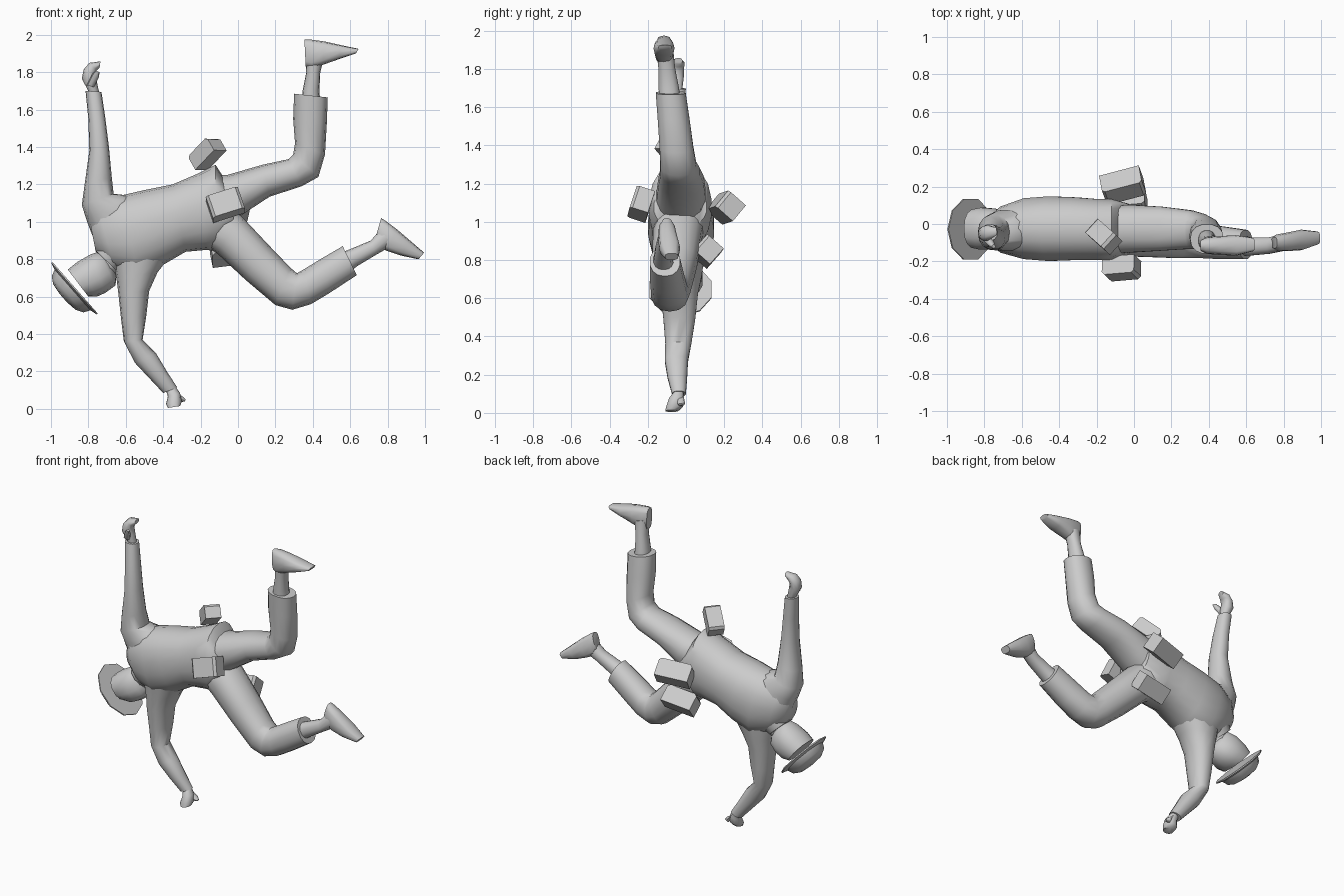
import bpy, bmesh, math
from mathutils import Vector, Matrix

grey = bpy.data.materials.new("plain grey")
grey.diffuse_color = (0.6, 0.6, 0.6, 1)


def finish(name, bm, angle=50):
    bmesh.ops.recalc_face_normals(bm, faces=bm.faces)
    me = bpy.data.meshes.new(name)
    bm.to_mesh(me)
    bm.free()
    me.materials.append(grey)
    ob = bpy.data.objects.new(name, me)
    bpy.context.collection.objects.link(ob)
    bpy.ops.object.select_all(action='DESELECT')
    ob.select_set(True)
    bpy.context.view_layer.objects.active = ob
    bpy.ops.object.shade_smooth_by_angle(angle=math.radians(angle))
    return ob


def loft(name, sections, n=14, square=0.9):
    """Each section: edge point x,z, opposite edge point x,z, y centre, y half width."""
    bm = bmesh.new()
    rings = []
    for xa, za, xb, zb, yc, yh in sections:
        a, b = Vector((xa, yc, za)), Vector((xb, yc, zb))
        mid, half = (a + b) / 2, (a - b) / 2
        ring = []
        for i in range(n):
            t = math.tau * i / n
            c, s = math.cos(t), math.sin(t)
            c = math.copysign(abs(c) ** square, c)
            s = math.copysign(abs(s) ** square, s)
            ring.append(bm.verts.new(mid + half * c + Vector((0, yh * s, 0))))
        rings.append(ring)
    for r, q in zip(rings, rings[1:]):
        for i in range(n):
            j = (i + 1) % n
            bm.faces.new((r[i], r[j], q[j], q[i]))
    bm.faces.new(rings[0])
    bm.faces.new(rings[-1])
    return finish(name, bm)


def pouch(name, centre, u, v, size):
    """Box with its length along u and its width near v."""
    u = Vector(u).normalized()
    v = Vector(v)
    v = (v - u * v.dot(u)).normalized()
    rot = Matrix((u, v, u.cross(v))).transposed().to_4x4()
    bm = bmesh.new()
    bmesh.ops.create_cube(bm, size=1)
    bmesh.ops.scale(bm, vec=size, verts=bm.verts)
    ends = [e for e in bm.edges
            if all(w.co.z > 0 for w in e.verts) and abs(e.verts[0].co.x - e.verts[1].co.x) < 1e-4]
    bmesh.ops.bevel(bm, geom=ends, offset=0.015, segments=1, affect='EDGES')
    bmesh.ops.transform(bm, matrix=Matrix.Translation(centre) @ rot, verts=bm.verts)
    return finish(name, bm, 20)


# jacket body, from shoulders to hem
loft("jacket", [
    (-0.79, 0.99, -0.76, 0.84, -0.03, 0.07),
    (-0.75, 1.08, -0.66, 0.75, -0.03, 0.125),
    (-0.63, 1.14, -0.53, 0.71, -0.025, 0.165),
    (-0.50, 1.17, -0.40, 0.77, -0.025, 0.175),
    (-0.35, 1.20, -0.28, 0.84, -0.025, 0.17),
    (-0.21, 1.26, -0.17, 0.85, -0.03, 0.165),
    (-0.12, 1.305, -0.12, 0.845, -0.03, 0.165),
    (-0.04, 1.18, -0.02, 0.97, -0.03, 0.14)], 18)

# raised leg
loft("raised_trouser", [
    (-0.14, 1.25, -0.08, 0.97, -0.03, 0.13),
    (-0.06, 1.25, 0.04, 1.05, -0.025, 0.13),
    (0.13, 1.305, 0.17, 1.135, -0.025, 0.12),
    (0.27, 1.335, 0.34, 1.19, -0.03, 0.105),
    (0.295, 1.36, 0.43, 1.24, -0.04, 0.095),
    (0.305, 1.42, 0.465, 1.36, -0.05, 0.09),
    (0.295, 1.55, 0.475, 1.53, -0.065, 0.085),
    (0.30, 1.685, 0.48, 1.665, -0.08, 0.08)])
loft("raised_ankle", [
    (0.34, 1.64, 0.44, 1.64, -0.085, 0.055),
    (0.345, 1.70, 0.435, 1.70, -0.09, 0.055),
    (0.365, 1.80, 0.44, 1.80, -0.10, 0.045),
    (0.36, 1.90, 0.46, 1.88, -0.11, 0.045)])
loft("raised_shoe", [
    (0.355, 1.975, 0.362, 1.83, -0.115, 0.03),
    (0.385, 1.975, 0.395, 1.82, -0.115, 0.045),
    (0.46, 1.965, 0.455, 1.84, -0.115, 0.05),
    (0.55, 1.945, 0.54, 1.87, -0.115, 0.055),
    (0.645, 1.925, 0.63, 1.90, -0.11, 0.035)], 12, 0.7)

# lower leg
loft("bent_trouser", [
    (-0.10, 1.10, -0.16, 0.86, -0.03, 0.13),
    (0.01, 1.04, -0.11, 0.83, -0.045, 0.13),
    (0.16, 0.88, 0.04, 0.69, -0.06, 0.12),
    (0.28, 0.755, 0.20, 0.555, -0.08, 0.105),
    (0.315, 0.725, 0.29, 0.53, -0.085, 0.10),
    (0.35, 0.745, 0.39, 0.56, -0.09, 0.095),
    (0.44, 0.80, 0.49, 0.62, -0.10, 0.09),
    (0.56, 0.87, 0.635, 0.715, -0.11, 0.08)])
loft("bent_ankle", [
    (0.54, 0.83, 0.60, 0.735, -0.115, 0.055),
    (0.59, 0.85, 0.64, 0.765, -0.12, 0.05),
    (0.71, 0.90, 0.74, 0.825, -0.115, 0.045),
    (0.77, 0.97, 0.82, 0.87, -0.10, 0.045)])
loft("bent_shoe", [
    (0.765, 1.02, 0.735, 0.915, -0.10, 0.03),
    (0.79, 1.005, 0.745, 0.875, -0.10, 0.045),
    (0.85, 0.96, 0.795, 0.845, -0.095, 0.05),
    (0.92, 0.90, 0.87, 0.82, -0.085, 0.055),
    (0.995, 0.835, 0.965, 0.80, -0.075, 0.035)], 12, 0.7)

# sleeves
loft("raised_sleeve", [
    (-0.78, 0.93, -0.52, 1.08, -0.03, 0.11),
    (-0.81, 1.01, -0.58, 1.14, -0.035, 0.11),
    (-0.835, 1.09, -0.665, 1.15, -0.045, 0.095),
    (-0.82, 1.20, -0.675, 1.24, -0.06, 0.08),
    (-0.795, 1.38, -0.69, 1.40, -0.07, 0.065),
    (-0.80, 1.55, -0.71, 1.56, -0.06, 0.055),
    (-0.815, 1.70, -0.73, 1.695, -0.045, 0.045)])
loft("lower_sleeve", [
    (-0.68, 0.84, -0.36, 0.82, -0.03, 0.13),
    (-0.65, 0.70, -0.43, 0.73, -0.03, 0.115),
    (-0.64, 0.62, -0.475, 0.63, -0.035, 0.10),
    (-0.625, 0.48, -0.49, 0.50, -0.035, 0.085),
    (-0.61, 0.36, -0.51, 0.37, -0.04, 0.07),
    (-0.55, 0.245, -0.44, 0.30, -0.05, 0.062),
    (-0.475, 0.165, -0.38, 0.20, -0.045, 0.052),
    (-0.40, 0.085, -0.325, 0.115, -0.037, 0.037)])

# cupped hands with thumbs
loft("raised_hand", [
    (-0.79, 1.68, -0.74, 1.68, -0.045, 0.025),
    (-0.835, 1.765, -0.755, 1.75, -0.05, 0.04),
    (-0.825, 1.815, -0.765, 1.79, -0.05, 0.042),
    (-0.795, 1.85, -0.755, 1.81, -0.045, 0.038),
    (-0.735, 1.858, -0.74, 1.825, -0.04, 0.022)], 10)
loft("raised_thumb", [
    (-0.81, 1.73, -0.77, 1.72, -0.075, 0.02),
    (-0.78, 1.79, -0.745, 1.77, -0.105, 0.017),
    (-0.76, 1.81, -0.74, 1.80, -0.12, 0.01)], 8)
loft("lower_hand", [
    (-0.385, 0.10, -0.335, 0.12, -0.037, 0.025),
    (-0.375, 0.065, -0.31, 0.085, -0.05, 0.04),
    (-0.385, 0.025, -0.30, 0.04, -0.06, 0.045),
    (-0.375, 0.005, -0.31, 0.015, -0.075, 0.035)], 10)
loft("lower_thumb", [
    (-0.345, 0.10, -0.325, 0.08, -0.03, 0.018),
    (-0.295, 0.065, -0.31, 0.035, -0.025, 0.02),
    (-0.28, 0.05, -0.285, 0.04, -0.03, 0.01)], 8)

# neck, collar and head
loft("neck", [
    (-0.76, 0.80, -0.67, 0.70, -0.025, 0.065),
    (-0.71, 0.84, -0.63, 0.76, -0.025, 0.07),
    (-0.64, 0.92, -0.57, 0.84, -0.025, 0.08)], 10)
loft("collar", [
    (-0.765, 0.85, -0.645, 0.735, -0.025, 0.09),
    (-0.73, 0.90, -0.60, 0.78, -0.025, 0.11)], 12)
loft("head", [
    (-0.91, 0.745, -0.80, 0.60, -0.025, 0.105),
    (-0.86, 0.785, -0.755, 0.60, -0.025, 0.115),
    (-0.79, 0.825, -0.71, 0.62, -0.025, 0.11),
    (-0.745, 0.84, -0.655, 0.66, -0.025, 0.085),
    (-0.705, 0.825, -0.65, 0.71, -0.025, 0.05)])

# hat: spun profile of brim and shallow crown
bm = bmesh.new()
axis = Vector((-0.75, 0, -0.66)).normalized()
side = Vector((0.66, 0, -0.75)).normalized()
centre = Vector((-0.874, -0.028, 0.645))
profile = [(0.10, -0.004), (0.183, -0.004), (0.183, 0.004), (0.145, 0.014),
           (0.128, 0.05), (0.09, 0.072), (0.03, 0.08)]
rings = []
for r, h in profile:
    rings.append([bm.verts.new(centre + axis * h + side * (r * math.cos(math.tau * i / 10))
                               + Vector((0, 0.93 * r * math.sin(math.tau * i / 10), 0)))
                  for i in range(10)])
for a, b in zip(rings, rings[1:]):
    for i in range(10):
        j = (i + 1) % 10
        bm.faces.new((a[i], a[j], b[j], b[i]))
bm.faces.new(rings[0])
bm.faces.new(rings[-1])
finish("hat", bm, 40)

# belt pouches around the hips
pouch("top_pouch", (-0.165, -0.065, 1.365), (0.59, -0.52, 0.62), (0.69, 0.72, 0), (0.17, 0.10, 0.09))
pouch("front_pouch", (-0.067, -0.235, 1.093), (0.95, 0.08, 0.30), (-0.3, 0.3, 0.9), (0.18, 0.125, 0.10))
pouch("back_pouch", (-0.06, 0.207, 1.075), (0.95, 0.25, 0.08), (0, 0.66, 0.75), (0.22, 0.11, 0.12))
pouch("lower_pouch", (-0.04, 0.11, 0.845), (0.97, 0.08, 0.12), (0, 0.66, 0.75), (0.21, 0.11, 0.115))
